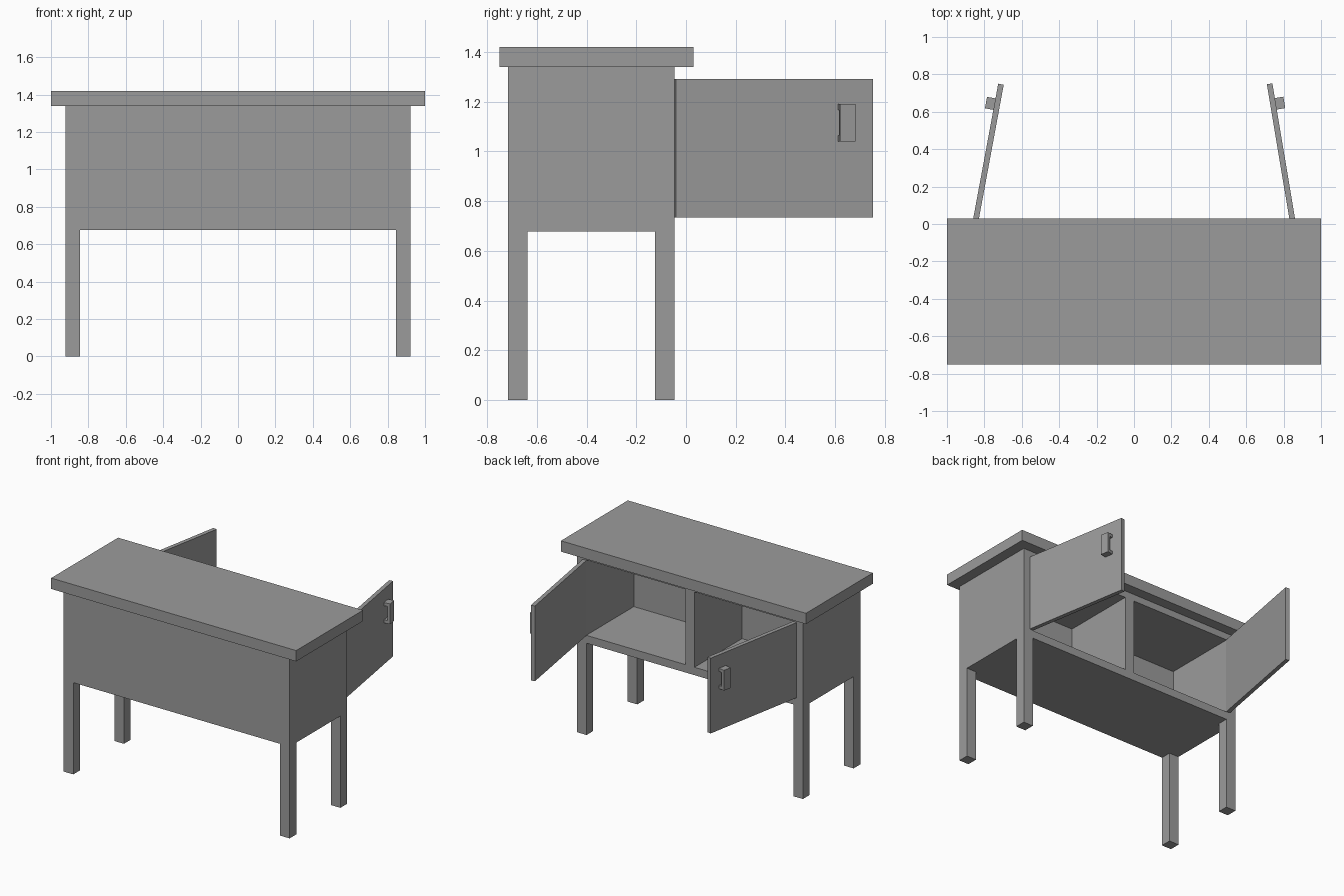
import bpy
import bmesh
from math import radians
from mathutils import Matrix, Vector

cube = bpy.data.objects.get("Cube")
if cube:
    bpy.data.objects.remove(cube, do_unlink=True)

# One plain grey for the whole piece
GREY = (0.33, 0.33, 0.33, 1.0)
grey = bpy.data.materials.new("plain grey")
grey.use_nodes = True
grey.diffuse_color = GREY
grey.node_tree.nodes["Principled BSDF"].inputs["Base Color"].default_value = GREY


def boxes(name, *spans, matrix=Matrix()):
    """One object from boxes given as ((x0, x1), (y0, y1), (z0, z1))."""
    bm = bmesh.new()
    for span in spans:
        centre = Vector([(a + b) / 2 for a, b in span])
        size = [abs(b - a) for a, b in span]
        bmesh.ops.create_cube(
            bm, size=1, matrix=Matrix.Translation(centre) @ Matrix.Diagonal((*size, 1)))
    mesh = bpy.data.meshes.new(name)
    bm.to_mesh(mesh)
    bm.free()
    mesh.materials.append(grey)
    obj = bpy.data.objects.new(name, mesh)
    obj.matrix_world = matrix
    bpy.context.collection.objects.link(obj)
    return obj


# Main dimensions
HALF, INNER = 0.922, 0.846          # body half width, compartment outer wall
FRONT, BACK = -0.715, -0.046        # body depth
BODY_Z, TOP_Z = 0.677, 1.34
DOOR_Z = (0.735, 1.29)
LEG = 0.078
DOOR_LENGTH, DOOR_THICK = 0.804, 0.03

# Table top and cabinet body
boxes("table_top", ((-1, 1), (-0.75, 0.03), (TOP_Z, 1.42)))
body = boxes("cabinet_body", ((-HALF, HALF), (FRONT, BACK), (BODY_Z, TOP_Z)))

# Two compartments, open at the rear and parted by a central divider
for side in (-1, 1):
    x_span = sorted((side * 0.037, side * INNER))
    cutter = boxes("compartment_cutter", (x_span, (-0.60, BACK + 0.1), DOOR_Z))
    cutter.hide_render = True
    cut = body.modifiers.new("compartment", "BOOLEAN")
    cut.operation = "DIFFERENCE"
    cut.solver = "EXACT"
    cut.object = cutter
    bpy.context.view_layer.objects.active = body
    bpy.ops.object.modifier_apply(modifier=cut.name)
    bpy.data.objects.remove(cutter, do_unlink=True)

# Square legs, flush with the body corners
for side, side_name in ((-1, "right"), (1, "left")):
    x_span = sorted((side * HALF, side * (HALF - LEG)))
    for end_name, y_span in (("front", (FRONT, FRONT + LEG)), ("back", (BACK - LEG, BACK))):
        boxes(f"{end_name}_{side_name}_leg", (x_span, y_span, (0, BODY_Z)))

# Open doors with bracket handles, each built about its hinge corner
for side, side_name, angle in ((-1, "right", 10.5), (1, "left", 9.5)):
    hinge = (Matrix.Translation((side * 0.843, BACK, 0))
             @ Matrix.Rotation(radians(side * angle), 4, "Z"))

    def out(a, b):
        return sorted((side * a, side * b))

    boxes(f"{side_name}_door", (out(0, DOOR_THICK), (0, DOOR_LENGTH), DOOR_Z), matrix=hinge)
    along = (0.662, 0.724)
    post = out(DOOR_THICK, 0.054)
    boxes(f"{side_name}_door_handle",
          (out(0.054, 0.076), along, (1.04, 1.19)),
          (post, along, (1.04, 1.063)),
          (post, along, (1.167, 1.19)),
          matrix=hinge)
